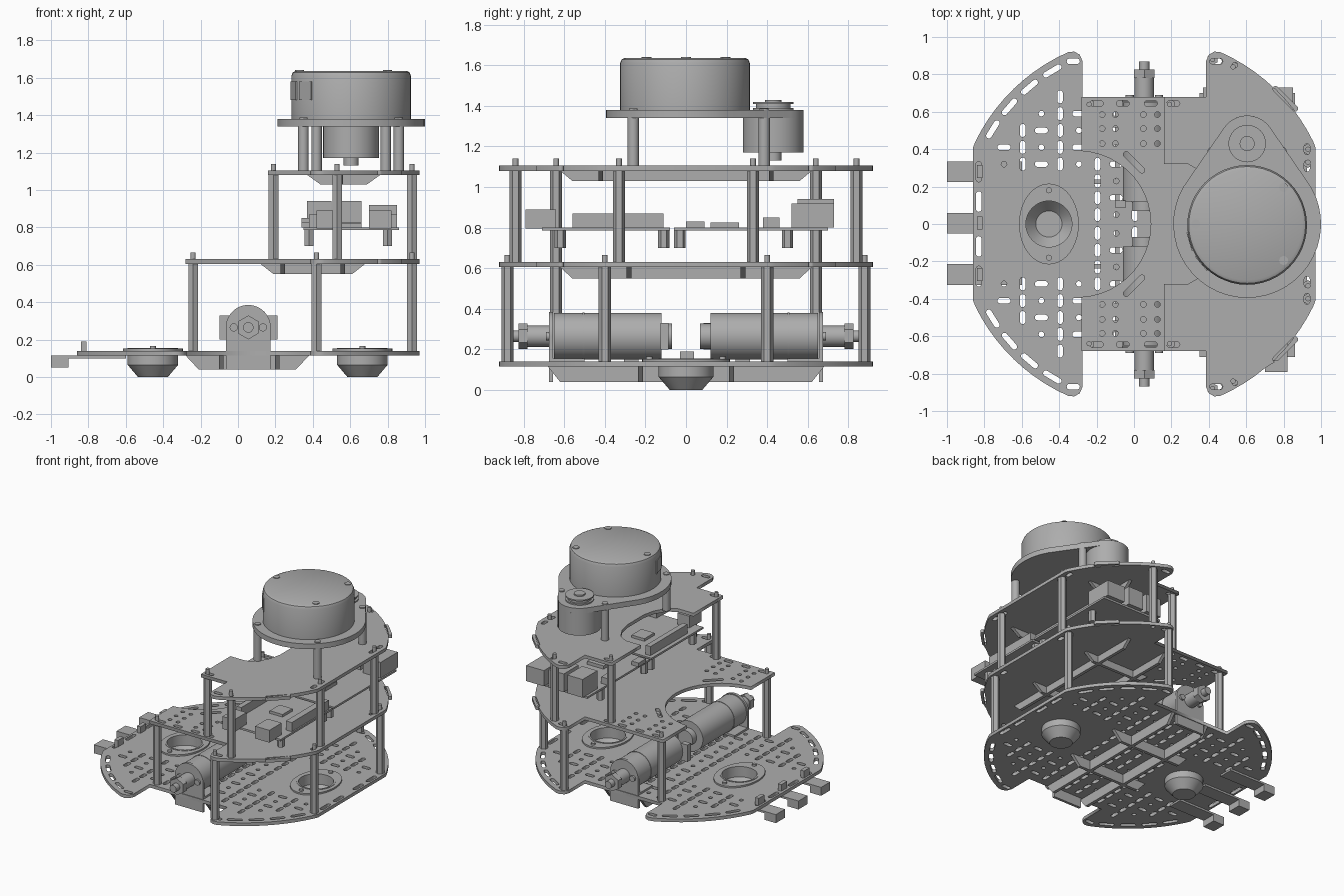
import bpy, bmesh
from math import sin, cos, pi, radians, hypot
from mathutils import Matrix, Vector

if "Cube" in bpy.data.objects:
    bpy.data.objects.remove(bpy.data.objects["Cube"])

GREY = (0.42, 0.42, 0.42, 1)
mat = bpy.data.materials.new("plain grey")
mat.use_nodes = True
mat.diffuse_color = GREY
mat.node_tree.nodes["Principled BSDF"].inputs["Base Color"].default_value = GREY


def add(name, mesh, smooth=False):
    ob = bpy.data.objects.new(name, mesh)
    bpy.context.collection.objects.link(ob)
    mesh.materials.clear()
    mesh.materials.append(mat)
    if smooth:
        bpy.ops.object.select_all(action='DESELECT')
        ob.select_set(True)
        bpy.context.view_layer.objects.active = ob
        bpy.ops.object.shade_smooth_by_angle(angle=radians(35))
    return ob


def finish(name, bm, smooth=False):
    bmesh.ops.recalc_face_normals(bm, faces=bm.faces)
    me = bpy.data.meshes.new(name)
    bm.to_mesh(me)
    bm.free()
    return add(name, me, smooth)


def box(name, x, y, z, taper=(0, 0), turn=None):
    """Box from three ranges; taper pulls the bottom corners inward."""
    bm = bmesh.new()
    bmesh.ops.create_cube(bm, size=1)
    mid = Vector([(a + b) / 2 for a, b in (x, y, z)])
    for v in bm.verts:
        low = v.co.z < 0
        sx, sy = v.co.x * 2, v.co.y * 2
        v.co = Vector([c * (b - a) for c, (a, b) in zip(v.co, (x, y, z))]) + mid
        if low:
            v.co.x -= sx * taper[0]
            v.co.y -= sy * taper[1]
    if turn:
        bmesh.ops.transform(bm, matrix=turn, verts=bm.verts)
    return finish(name, bm)


def rod(name, x, y, z, r, a, b, axis='Z', sides=32):
    """Cylinder between a and b on its axis; the other two values place it."""
    bm = bmesh.new()
    bmesh.ops.create_cone(bm, cap_ends=True, segments=sides, radius1=r, radius2=r, depth=abs(b - a))
    m = (a + b) / 2
    mx = Matrix.Translation((x, m, z)) @ Matrix.Rotation(pi / 2, 4, 'X') if axis == 'Y' \
        else Matrix.Translation((x, y, m))
    bmesh.ops.transform(bm, matrix=mx, verts=bm.verts)
    return finish(name, bm, sides > 8)


def lathe(name, x, y, profile):
    bm = bmesh.new()
    vs = [bm.verts.new((r, 0, z)) for r, z in profile]
    es = [bm.edges.new(p) for p in zip(vs, vs[1:])]
    bmesh.ops.spin(bm, geom=vs + es, cent=(0, 0, 0), axis=(0, 0, 1), angle=2 * pi, steps=48)
    bmesh.ops.remove_doubles(bm, verts=bm.verts, dist=0.0005)
    bmesh.ops.translate(bm, vec=(x, y, 0), verts=bm.verts)
    return finish(name, bm, True)


def slot(x, y, length=0, angle=0, r=0.015):
    """Closed outline of a slot, or of a circle when length is zero."""
    n = 6 if r < 0.1 else 20
    pts = []
    for side in (1, -1):
        for k in range(n if length == 0 else n + 1):
            t = -pi / 2 + pi * k / n
            p = Vector((length / 2 + r * cos(t), r * sin(t))) * side
            pts.append((x + p.x * cos(angle) - p.y * sin(angle), y + p.x * sin(angle) + p.y * cos(angle)))
    return pts


def sheet(name, z0, z1, loops):
    """Flat plate; the first loop is the outline and the rest are holes."""
    cu = bpy.data.curves.new(name, 'CURVE')
    cu.dimensions, cu.fill_mode, cu.extrude = '2D', 'BOTH', (z1 - z0) / 2
    for pts in loops:
        sp = cu.splines.new('POLY')
        sp.points.add(len(pts) - 1)
        for p, (x, y) in zip(sp.points, pts):
            p.co = (x, y, 0, 1)
        sp.use_cyclic_u = True
    tmp = bpy.data.objects.new(name + " curve", cu)
    bpy.context.collection.objects.link(tmp)
    deps = bpy.context.evaluated_depsgraph_get()
    me = bpy.data.meshes.new_from_object(tmp.evaluated_get(deps))
    bpy.data.objects.remove(tmp)
    me.transform(Matrix.Translation((0, 0, (z0 + z1) / 2)))
    return add(name, me)


# Shared plate outline: one quarter, with a wing beside the wheel notch
CX, R = 0.055, 1.005
quarter = [(.33, .68), (.33, .87), (.345, .905), (.375, .922)]
quarter += [(R * cos(radians(a)), R * sin(radians(a))) for a in range(66, 25, -4)] + [(.915, .41)]
right_half = [(CX + u, v) for u, v in quarter] + [(CX + u, -v) for u, v in reversed(quarter)]
left_half = [(2 * CX - x, y) for x, y in reversed(right_half)]

# Base plate with its field of holes and slots
marks = [(R * .95 * cos(radians(a)), R * .95 * sin(radians(a)), .08, radians(a + 90)) for a in (32, 41, 50, 59)]
marks += [(.885, .12, .08, pi / 2), (.885, .28, .08, pi / 2), (.38, .87, .04, 0)]
for i in range(8):
    for j in range(10):
        u, v = .05 + .1 * i, .05 + .09 * j
        if hypot(u, v) > .87 or (u < .39 and v > .62) or (.33 < u < .79 and v < .25):
            continue
        kind = (i + 2 * j) % 4
        marks.append((u, v, 0 if kind == 1 else .04, 0 if kind == 3 else pi / 2))
holes = [slot(CX + sx * u, sy * v, n, sx * sy * a) for u, v, n, a in marks for sx in (1, -1) for sy in (1, -1)]
CASTERS = (-.455, .665)
holes += [slot(x, 0, r=.125) for x in CASTERS]
sheet("base_plate", .115, .14, [right_half + left_half] + holes)

# Upper plates share the right half and have an open bay at the left
wing = [(.44, .87, .04, 0), (.54, .85, 0, 0), (.81, .67, .15, -pi / 4),
        (.925, .4, .03, pi / 2), (.925, .31, .03, pi / 2)]


def upper_plate(name, z, x0, bay, extra):
    outline = [(x0, .68)] + right_half + [(x0, -.68)] + [(x, -y) for x, y in bay] + bay[-2::-1]
    loops = [slot(x, s * y, n, s * a) for x, y, n, a in wing + extra for s in (1, -1)]
    sheet(name, z, z + .025, [outline] + loops)


arc = [(-.28, .39)] + [(-.3 + .39 * cos(radians(a)), .39 * sin(radians(a))) for a in range(80, -1, -8)]
arm = [(-.2, .645, .04, 0), (-.06, .645, .04, 0), (.09, .645, .04, 0), (.21, .645, .04, 0), (0, .33, .12, -pi / 4)]
arm += [(x, y, 0, 0) for x in (-.17, -.1, .05, .125) for y in (.43, .51, .585)]
upper_plate("middle_plate", .605, -.28, arc, arm)
upper_plate("top_plate", 1.08, .16, [(.16, .32), (.29, .32), (.36, .28), (.41, .19), (.43, .1), (.43, 0)],
            [(.21, .645, .04, 0)])

# Stiffening ribs under the plates
for tag, z0, z1, xs, ys, xspan, yspan in (
        ("base", .04, .115, (-.09, .21), (-.225, .225), (-.28, .38), (-.68, .68)),
        ("middle", .55, .605, (.24, .56), (-.28, .28), (.12, .68), (-.62, .62)),
        ("top", 1.03, 1.08, (.55,), (-.42, .42), (.37, .76), (-.62, .62))):
    for x in xs:
        box(tag + "_cross_rib", (x - .012, x + .012), yspan, (z0, z1), (0, .06))
    for y in ys:
        box(tag + "_long_rib", xspan, (y - .012, y + .012), (z0, z1), (.07, 0))

# Standoffs with screw tips
for tag, z0, z1, spots in (("lower", .14, .605, ((-.24, .64), (.42, .88), (.93, .40))),
                           ("upper", .63, 1.08, ((.19, .64), (.53, .84), (.93, .33)))):
    for x, y in spots:
        for s in (1, -1):
            rod(tag + "_standoff", x, s * y, 0, .03, z0, z1, sides=6)
            rod(tag + "_screw", x, s * y, 0, .014, z1, z1 + .06, sides=12)

# Ball caster cups and their flanges
for x in CASTERS:
    lathe("caster_cup", x, 0, [(.123, .155), (.135, .155), (.135, .065), (.08, 0), (0, 0),
                               (0, .015), (.07, .015), (.123, .075), (.123, .155)])
    flange = slot(x, 0, r=.16)
    flange = [(px, py * 1.35) for px, py in flange]
    sheet("caster_flange", .14, .152, [flange, slot(x, 0, r=.124)])
    for s in (1, -1):
        rod("caster_screw", x, s * .18, 0, .016, .15, .165, sides=12)

# Drive motors, brackets and wheel hubs
MX, MZ = .055, .265
for s in (1, -1):
    for part, r, a, b, n in (("motor_body", .115, .12, .65, 48), ("motor_tail", .062, .07, .12, 32),
                             ("motor_seam", .118, .5, .51, 48), ("hub_sleeve", .052, .66, .78, 32),
                             ("hub_nut", .064, .78, .825, 6), ("hub_screw", .028, .825, .87, 16),
                             ("bracket_arch", .12, .655, .675, 48)):
        rod(part, MX, 0, MZ, r, s * a, s * b, 'Y', n)
    box("bracket_leg", (MX - .12, MX + .12), sorted((s * .655, s * .675)), (.04, MZ))
    box("bracket_foot", (MX - .12, MX + .12), sorted((s * .5, s * .675)), (.14, .155))
    box("motor_terminal", sorted((MX - s * .1, MX - s * .155)), sorted((s * .085, s * .125)), (.2, .33))
    for t in (1, -1):
        rod("bracket_screw", MX + t * .078, 0, MZ, .022, s * .67, s * .69, 'Y', 12)

# Line sensors on arms at the left edge
for y in (-.27, .005, .28):
    box("sensor_arm", (-1, -.6), (y - .055, y + .055), (.1, .115))
    box("sensor_head", (-1, -.905), (y - .055, y + .055), (.05, .1))
    box("sensor_plug", (-.84, -.81), (y - .035, y + .035), (.115, .19))

# Circuit boards with their connectors, chips and legs
box("control_board", (.35, .86), (-.71, -.08), (.785, .8))
box("computer_board", (.35, .86), (-.06, .70), (.785, .8))
for name, x, y, z in (("power_socket", (.42, .52), (-.79, -.64), (.795, .89)),
                      ("data_socket", (.7, .82), (-.79, -.64), (.795, .89)),
                      ("pin_header", (.38, .42), (-.56, -.11), (.8, .87)),
                      ("pin_header", (.8, .85), (-.56, -.11), (.8, .87)),
                      ("main_chip", (.55, .66), (-.4, -.28), (.8, .82)),
                      ("computer_chip", (.52, .66), (.12, .26), (.8, .825)),
                      ("side_port", (.34, .4), (.38, .46), (.8, .85)),
                      ("side_port", (.34, .4), (0, .09), (.8, .83)),
                      ("usb_port", (.37, .5), (.55, .73), (.8, .94)),
                      ("usb_port", (.53, .66), (.55, .73), (.8, .94)),
                      ("network_port", (.7, .85), (.52, .73), (.8, .92))):
    box(name, x, y, z)
for x in (.38, .8):
    for y in (-.62, -.11, -.03, .5):
        rod("board_leg", x, y, 0, .028, .7, .785, sides=6)

# Scanner base: a large disc blended into a small lobe
base = [(.605 + .395 * cos(radians(a)), .395 * sin(radians(a))) for a in range(150, 391, 8)]
base += [(.605 + .15 * cos(radians(a)), .43 + .15 * sin(radians(a))) for a in range(35, 146, 10)]
sheet("scanner_base", 1.34, 1.38, [base])
for x, y in ((.35, -.26), (.86, -.26), (.42, .385), (.79, .385)):
    rod("scanner_post", x, y, 0, .028, 1.105, 1.34)
    rod("scanner_base_screw", x, y, 0, .022, 1.38, 1.387, sides=16)

# Scanner head, windows and cap screws
lathe("scanner_head", .605, -.005, [(0, 1.38), (.32, 1.38), (.32, 1.61), (.312, 1.629), (.295, 1.637), (0, 1.637)])
for a in (196, 220):
    turn = Matrix.Translation((.605, -.005, 0)) @ Matrix.Rotation(radians(a), 4, 'Z')
    box("scanner_window", (.314, .323), (-.05, .05), (1.48, 1.58), turn=turn)
for x, y in ((.8, .195), (.8, -.195), (.33, 0)):
    rod("cap_screw", x, y, 0, .024, 1.637, 1.642, sides=16)

# Scanner motor and pulley
rod("scanner_motor", .605, .43, 0, .15, 1.17, 1.34)
rod("scanner_motor_tip", .605, .43, 0, .04, 1.13, 1.17)
for r, a, b in ((.1, 1.38, 1.39), (.085, 1.39, 1.41), (.1, 1.41, 1.42), (.04, 1.42, 1.43)):
    rod("pulley", .605, .43, 0, r, a, b)
